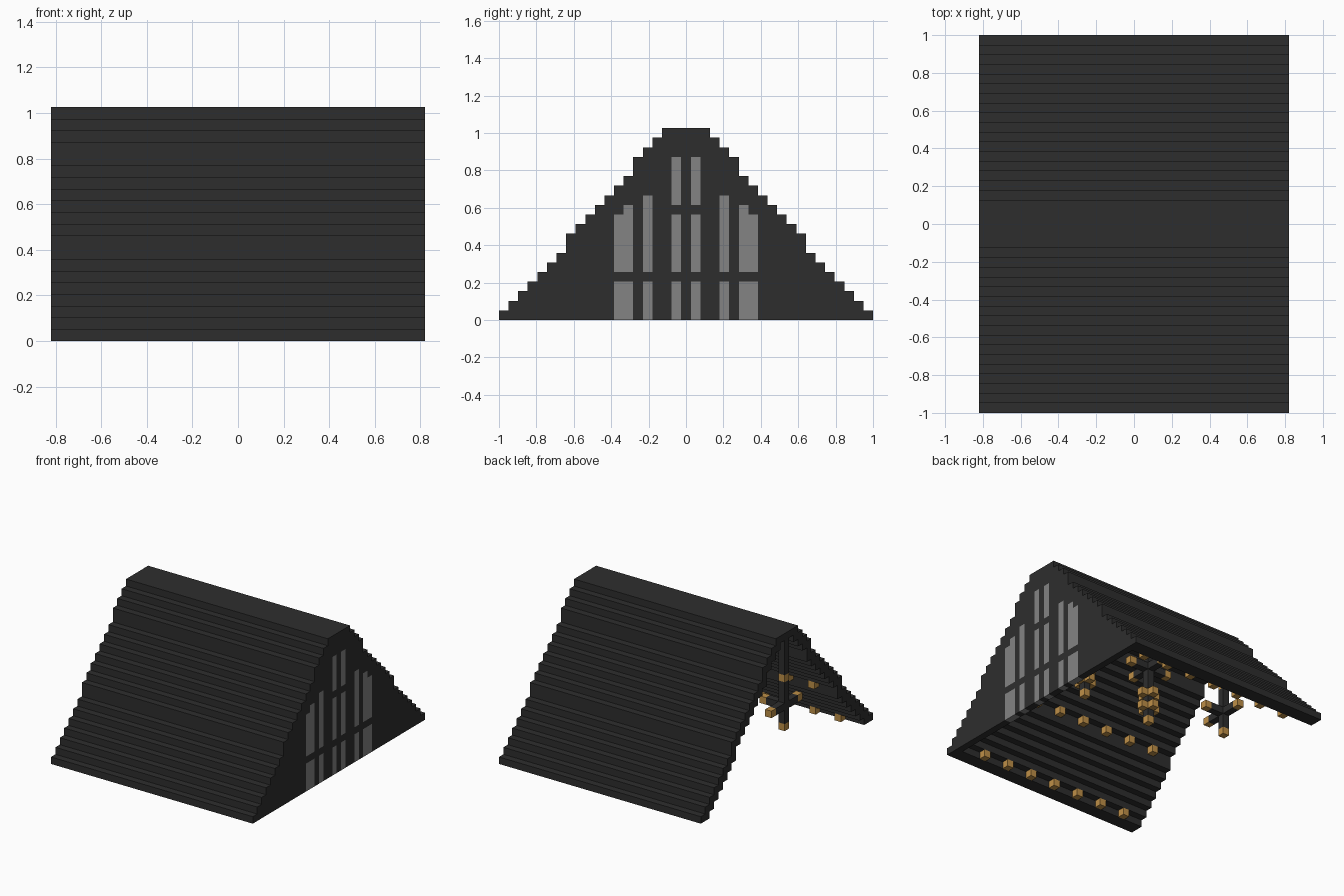
import bpy
import bmesh
from mathutils import Vector

cube = bpy.data.objects.get("Cube")
if cube:
    bpy.data.objects.remove(cube)

U = 2 / 39                      # edge of one block
X0, X1 = -16, 15                # first and last block along the ridge
# Outermost block of the roof in each layer, from the eave to the ridge
HALF = [19, 18, 17, 16, 15, 14, 13, 12, 12, 11, 10, 9, 8, 7, 6, 5, 5, 4, 3, 2]


def material(name, rgb):
    m = bpy.data.materials.new(name)
    m.use_nodes = True
    m.diffuse_color = (*rgb, 1)
    m.node_tree.nodes["Principled BSDF"].inputs["Base Color"].default_value = (*rgb, 1)
    return m


DARK = material("dark slate", (0.027, 0.027, 0.027))
GREY = material("grey glass", (0.23, 0.23, 0.23))
GOLD = material("lamp gold", (0.52, 0.28, 0.065))
MATS = [DARK, GREY, GOLD]
AXES = [Vector(a) for a in ((1, 0, 0), (0, 1, 0), (0, 0, 1))]


def build_blocks(name, cells):
    """Mesh the outer faces of a dict {(x, y, z): material slot}."""
    bm = bmesh.new()
    for cell, slot in cells.items():
        # x cells start on whole units, y cells are centred on them
        centre = Vector(cell) + Vector((0.5, 0, 0.5))
        for i in range(3):
            for s in (-1, 1):
                n = AXES[i] * s
                if tuple(int(c + d) for c, d in zip(cell, n)) in cells:
                    continue
                a, b = AXES[(i + 1) % 3] / 2, AXES[(i + 2) % 3] / 2 * s
                mid = centre + n / 2
                corners = (mid - a - b, mid + a - b, mid + a + b, mid - a + b)
                face = bm.faces.new([bm.verts.new(p * U) for p in corners])
                face.material_index = slot
    bmesh.ops.remove_doubles(bm, verts=bm.verts, dist=U / 100)
    mesh = bpy.data.meshes.new(name)
    bm.to_mesh(mesh)
    bm.free()
    for m in MATS:
        mesh.materials.append(m)
    obj = bpy.data.objects.new(name, mesh)
    bpy.context.collection.objects.link(obj)
    return obj


def inside(y, z):
    return z < len(HALF) and abs(y) <= HALF[z]


# Window openings by distance from the middle: (lowest, highest) layer
WINDOWS = {
    1: [(0, 3), (5, 10), (12, 16)],
    4: [(0, 3), (5, 12)],
    6: [(0, 3), (5, 11)],
    7: [(0, 3), (5, 10)],
}


def is_glass(y, z):
    return any(lo <= z <= hi for lo, hi in WINDOWS.get(abs(y), []))


# Stepped roof shell, one block thick, closed by the gable at one end
house = {}
for z, half in enumerate(HALF):
    for y in range(-half, half + 1):
        if not inside(abs(y) + 1, z + 1):
            for x in range(X0, X1 + 1):
                house[x, y, z] = 0
        house[X1, y, z] = 1 if is_glass(y, z) else 0
build_blocks("roof_and_gable", house)

# Rows of small lamps hanging under both slopes
for side, start in ((-1, -13), (1, -12)):
    for label, y, z in (("eave", 17, 0), ("upper", 11, 7)):
        lamps = {(x, side * y, z): 2 for x in range(start, start + 25, 4)}
        build_blocks(f"{label}_lamps_{'front' if side < 0 else 'back'}", lamps)


def chandelier(name, x, base, tiers):
    """Hanging post with crossed arms; tiers are (height, reach)."""
    cells = {(x, 0, z): 0 for z in range(base + 1, len(HALF) - 1)}
    cells[x, 0, base] = 2
    for rise, reach in tiers:
        z = base + rise
        for r in range(1, reach + 1):
            for dx, dy in ((r, 0), (-r, 0), (0, r), (0, -r)):
                if X0 <= x + dx < X1:
                    cells[x + dx, dy, z] = 2 if r == reach else 0
    return build_blocks(name, cells)


TALL = [(2, 1), (4, 1), (8, 3)]
chandelier("middle_chandelier", -3, 3, TALL)
chandelier("inner_chandelier", 8, 3, TALL)
end = chandelier("end_chandelier", -16, 6, [(3, 3)])

# Gold knob on the post of the end chandelier
for face in end.data.polygons:
    c = face.center / U
    if abs(c.y) < 0.6 and 13 < c.z < 14:
        face.material_index = 2
